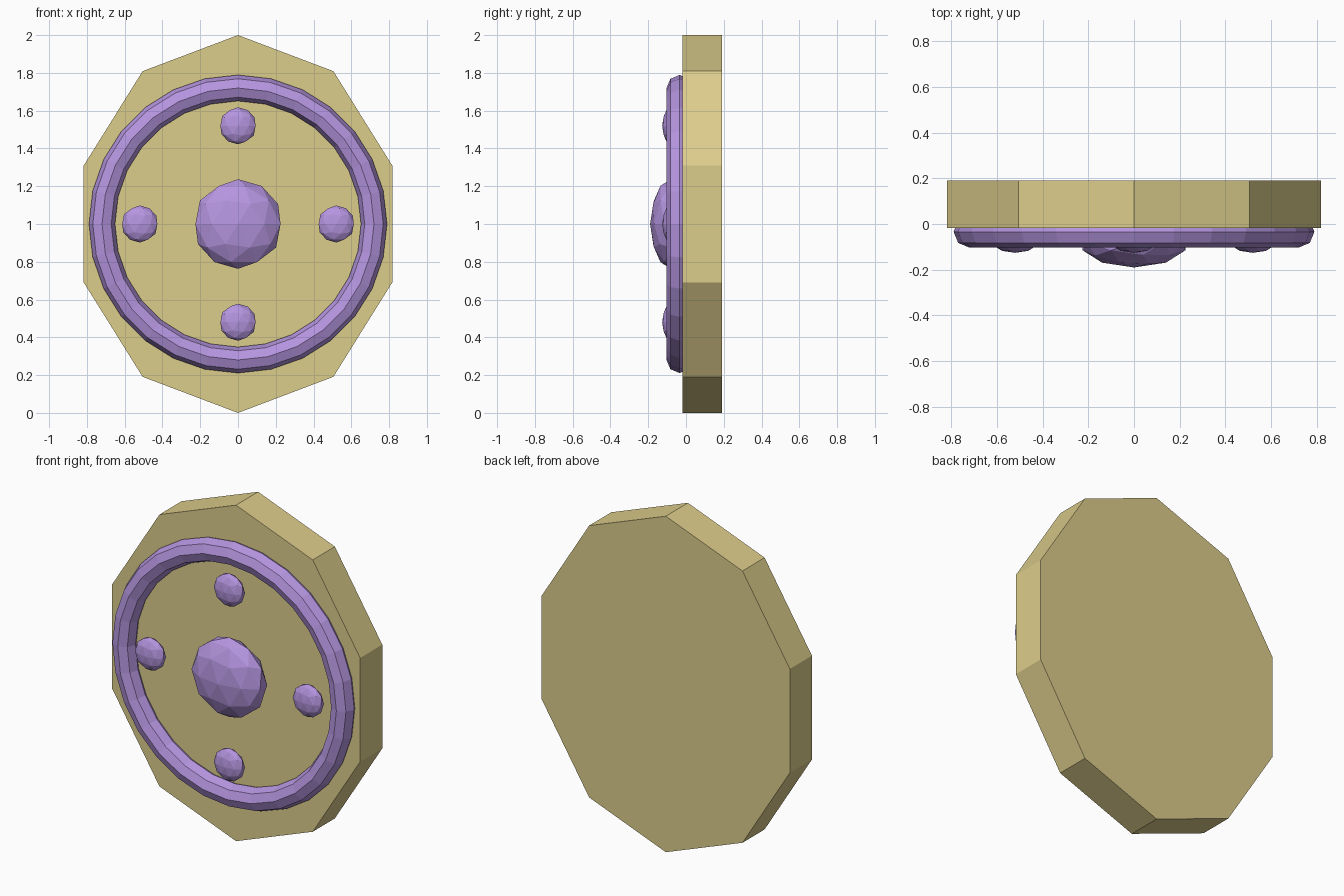
import bpy
import math

if "Cube" in bpy.data.objects:
    bpy.data.objects.remove(bpy.data.objects["Cube"])


def material(name, color):
    mat = bpy.data.materials.new(name)
    mat.diffuse_color = color
    mat.use_nodes = True
    mat.node_tree.nodes["Principled BSDF"].inputs["Base Color"].default_value = mat.diffuse_color
    return mat


wood = material("pale_wood", (0.72, 0.61, 0.26, 1))
purple = material("purple_metal", (0.46, 0.30, 0.74, 1))
UPRIGHT = (math.pi / 2, 0, 0)


def finish(name, mat, scale=(1, 1, 1)):
    obj = bpy.context.object
    obj.name = name
    obj.scale = scale
    obj.data.materials.append(mat)
    bpy.ops.object.transform_apply(location=False, rotation=True, scale=True)
    return obj


def boss(name, x, z, radius, depth):
    # faceted stud, flattened front to back
    bpy.ops.mesh.primitive_ico_sphere_add(subdivisions=2, radius=radius,
                                          location=(x, -0.081, z))
    finish(name, purple, (1, depth / radius, 1))


# ten-sided shield board, narrowed in width
bpy.ops.mesh.primitive_cylinder_add(vertices=10, radius=1, depth=0.208,
                                    location=(0, 0.086, 1), rotation=UPRIGHT)
finish("shield_board", wood, (0.859, 1, 1))

# ring set into the front face
bpy.ops.mesh.primitive_torus_add(major_segments=28, minor_segments=8,
                                 major_radius=0.72, minor_radius=0.069,
                                 location=(0, -0.034, 1), rotation=UPRIGHT)
finish("front_ring", purple)

# large centre boss and four studs around it
boss("centre_boss", 0, 1, 0.237, 0.109)
for i in range(4):
    a = i * math.pi / 2
    boss(f"stud_{i + 1}", 0.52 * math.cos(a), 1 + 0.52 * math.sin(a), 0.098, 0.045)
